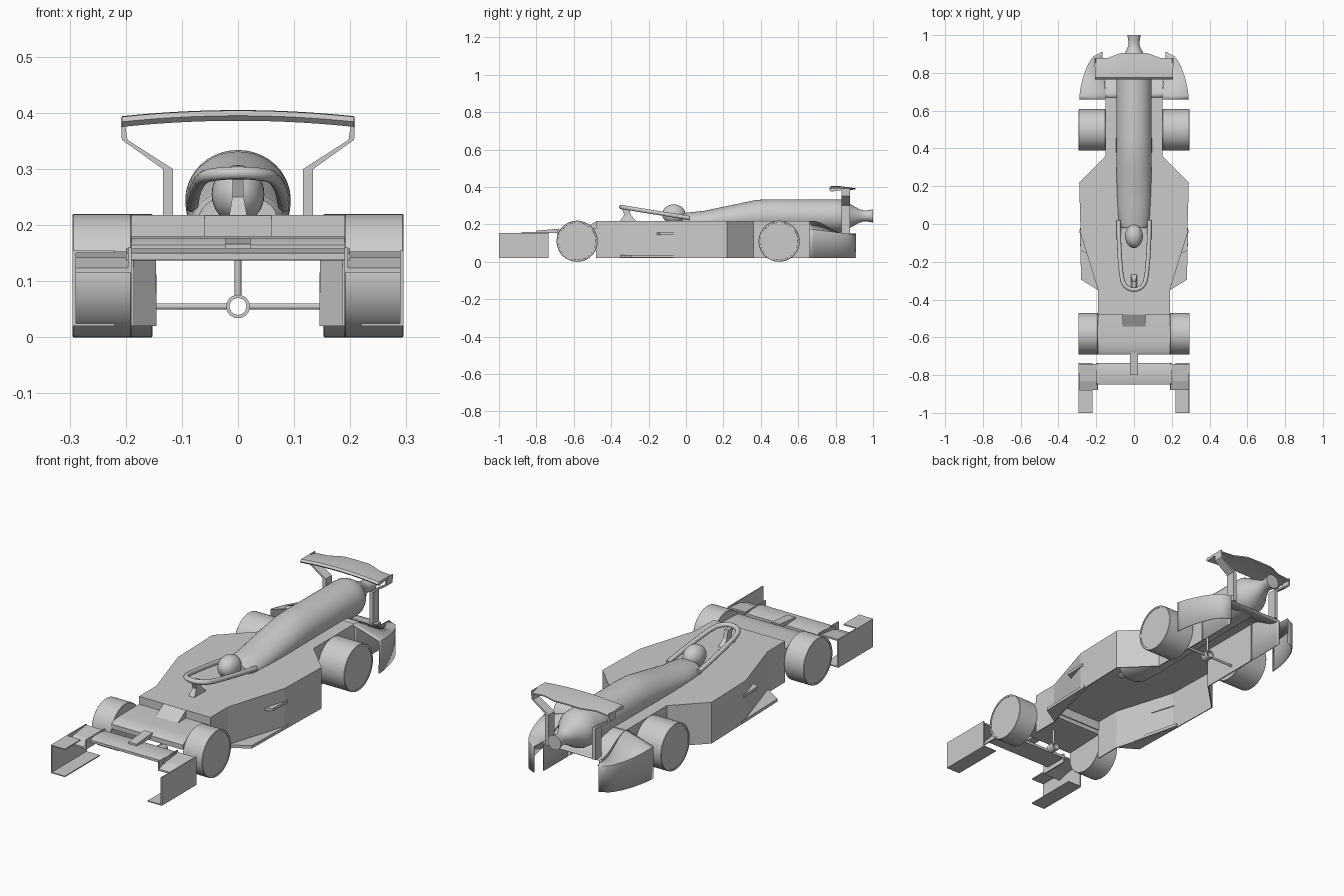
import bpy, bmesh, math

if "Cube" in bpy.data.objects:
    bpy.data.objects.remove(bpy.data.objects["Cube"])


def make(name, verts, faces, smooth=0, thick=0):
    me = bpy.data.meshes.new(name)
    me.from_pydata([tuple(v) for v in verts], [], faces)
    bm = bmesh.new()
    bm.from_mesh(me)
    bmesh.ops.recalc_face_normals(bm, faces=bm.faces)
    bm.to_mesh(me)
    bm.free()
    ob = bpy.data.objects.new(name, me)
    bpy.context.collection.objects.link(ob)
    if thick:
        mod = ob.modifiers.new("Thickness", "SOLIDIFY")
        mod.thickness = thick
        mod.offset = -1
    if smooth:
        bpy.ops.object.select_all(action="DESELECT")
        ob.select_set(True)
        bpy.context.view_layer.objects.active = ob
        bpy.ops.object.shade_smooth_by_angle(angle=math.radians(smooth))
    return ob


def loft(name, rings, caps=True, closed=True, smooth=0, thick=0):
    n = len(rings[0])
    verts = [v for r in rings for v in r]
    faces = []
    for i in range(len(rings) - 1):
        for j in range(n if closed else n - 1):
            k = (j + 1) % n
            faces.append((i * n + j, i * n + k, (i + 1) * n + k, (i + 1) * n + j))
    if caps and closed:
        faces += [tuple(range(n)), tuple(range((len(rings) - 1) * n, len(rings) * n))]
    return make(name, verts, faces, smooth, thick)


def box(name, x0, x1, y0, y1, z0, z1):
    return loft(name, [[(x0, y0, z), (x1, y0, z), (x1, y1, z), (x0, y1, z)] for z in (z0, z1)])


def plate(name, pts, z0, z1):
    return loft(name, [[(x, y, z) for x, y in pts] for z in (z0, z1)])


def ellipse(y, cz, rx, rz, n=40):
    return [(rx * math.cos(a), y, cz + rz * math.sin(a))
            for a in (2 * math.pi * i / n for i in range(n))]


def lathe_x(name, prof, y, z, n=48):
    # prof: (x, radius) points
    rings = [[(x, y + r * math.cos(2 * math.pi * i / n), z + r * math.sin(2 * math.pi * i / n))
              for i in range(n)] for x, r in prof]
    return loft(name, rings, smooth=35)


def tube(name, pts, r):
    cu = bpy.data.curves.new(name, "CURVE")
    cu.dimensions = "3D"
    cu.bevel_depth = r
    cu.bevel_resolution = 3
    cu.use_fill_caps = True
    sp = cu.splines.new("POLY")
    sp.points.add(len(pts) - 1)
    for p, c in zip(sp.points, pts):
        p.co = (*c, 1)
        p.radius = 1
    sp.use_smooth = True
    ob = bpy.data.objects.new(name, cu)
    bpy.context.collection.objects.link(ob)
    return ob


def tail_height(y):
    # the rear deck and fenders sweep down behind the rear wheels
    t = min(1, max(0, (y - 0.68) / 0.17))
    return 0.218 - 0.068 * t * t * (3 - 2 * t)


# Hull: flat deck with skirt walls, open underneath
half = [(0.19, -0.48), (0.19, -0.35), (0.283, -0.05), (0.29, 0.22), (0.15, 0.36), (0.15, 0.67)]
outline = half + [(-x, y) for x, y in reversed(half)]
n = len(outline)
verts = [(x, y, 0.218) for x, y in outline] + [(x, y, 0.02) for x, y in outline]
faces = [tuple(range(n))] + [(i, i + 1, n + i + 1, n + i) for i in range(n - 1) if i != len(half) - 1]
make("hull", verts, faces, thick=0.005)
box("deck_front_wall", -0.187, 0.187, -0.48, -0.475, 0.17, 0.216)
tail = [0.67 + 0.02 * i for i in range(11)]
loft("tail_deck", [[(-0.15, y, 0.02), (-0.15, y, tail_height(y)), (0.15, y, tail_height(y)), (0.15, y, 0.02)]
                   for y in tail], closed=False, smooth=35, thick=0.004)

# Nose panel between the front wheels, its ramp and its strut
sec = [(-0.48, 0.15), (-0.69, 0.142), (-0.69, 0.165), (-0.67, 0.176), (-0.62, 0.18), (-0.48, 0.18)]
loft("nose_panel", [[(x, y, z) for y, z in sec] for x in (-0.19, 0.19)], smooth=30)
loft("nose_ramp", [[(x, -0.48, 0.17), (x, -0.55, 0.175), (x, -0.48, 0.217)] for x in (-0.06, 0.06)])
loft("nose_strut", [[(x, -0.80, 0.155), (x, -0.68, 0.155), (x, -0.68, 0.177), (x, -0.80, 0.166)]
                    for x in (-0.022, 0.022)])

# Front wing main plane
sec = [(-0.85, 0.138), (-0.85, 0.15), (-0.82, 0.158), (-0.77, 0.157), (-0.735, 0.15), (-0.735, 0.137)]
loft("front_wing", [[(x, y, z) for y, z in sec] for x in (-0.20, 0.20)], smooth=30)

# Engine cowl: rises behind the driver, ends in an exhaust nozzle
cowl = [(-0.02, 0.21, 0.070, 0.045), (0.0, 0.21, 0.082, 0.052), (0.1, 0.213, 0.087, 0.060),
        (0.2, 0.225, 0.091, 0.069), (0.3, 0.235, 0.093, 0.080), (0.38, 0.243, 0.094, 0.088),
        (0.45, 0.245, 0.094, 0.089), (0.80, 0.245, 0.092, 0.089), (0.835, 0.245, 0.089, 0.087),
        (0.86, 0.245, 0.078, 0.076), (0.875, 0.245, 0.066, 0.065), (0.93, 0.245, 0.035, 0.035),
        (0.95, 0.245, 0.029, 0.029), (0.97, 0.245, 0.030, 0.030), (1.0, 0.245, 0.035, 0.035)]
loft("engine_cowl", [ellipse(*c) for c in cowl], smooth=35)

# Head protection hoop, its pillar and the driver's helmet
path = [(0.082, 0.02), (0.080, -0.08), (0.075, -0.18), (0.067, -0.27)]
arc = [(0.063 * math.cos(a), -0.285 - 0.063 * math.sin(a))
       for a in (math.pi * i / 12 for i in range(13))]
path = path + arc + [(-x, y) for x, y in reversed(path)]
tube("cockpit_hoop", [(x, y, 0.234 + (0.02 - y) * 0.16) for x, y in path], 0.0115)
loft("hoop_pillar", [[(-w, a, z), (w, a, z), (w, b, z), (-w, b, z)] for w, a, b, z in
                     ((0.016, -0.355, -0.265, 0.216), (0.010, -0.33, -0.295, 0.25),
                      (0.010, -0.345, -0.305, 0.288))])
bpy.ops.mesh.primitive_uv_sphere_add(segments=32, ring_count=16, location=(0, -0.065, 0.255))
helmet = bpy.context.object
helmet.name = "helmet"
helmet.scale = (0.047, 0.062, 0.052)
bpy.ops.object.shade_smooth()

# Rear wing, bowed across the span
rings = []
for i in range(25):
    t = -1 + i / 12
    rise = 0.011 * (1 - t * t)
    back = 0.905 - 0.025 * min(1, max(0, (abs(t) - 0.35) / 0.3))
    rings.append([(0.207 * t, y, z + rise) for y, z in
                  ((0.766, 0.384), (0.775, 0.393), (0.82, 0.394), (back, 0.383),
                   (back, 0.377), (0.82, 0.381), (0.775, 0.375))])
loft("rear_wing", rings, smooth=35)

for side, s in (("left", 1), ("right", -1)):
    # Wheels with a rim line on both faces
    for end, y, x0, x1 in (("front", -0.582, 0.19, 0.295), ("rear", 0.498, 0.152, 0.293)):
        prof = [(x0, 0.1), (x0, 0.108), (x0 + 0.002, 0.11), (x1 - 0.002, 0.11), (x1, 0.108),
                (x1, 0.1), (x1 - 0.002, 0.0995)]
        lathe_x(f"{end}_wheel_{side}", [(s * x, q) for x, q in prof], y, 0.11)

    # Rear wing post: upright, then splayed out to the wing tip
    line = [(0.125, 0.15), (0.125, 0.30), (0.202, 0.352), (0.206, 0.392)]
    rings = [[(s * (x - w), 0.832, z), (s * (x + w), 0.832, z), (s * (x + w), 0.878, z), (s * (x - w), 0.878, z)]
             for (x, z), w in zip(line, (0.009, 0.009, 0.005, 0.003))]
    loft(f"rear_wing_post_{side}", rings)

    # Rear fender: sloping top and curved outer skirt
    rings = []
    for i in range(13):
        t = i / 12
        y = 0.66 + 0.25 * t
        xo = 0.172 + 0.118 * math.sqrt(1 - t ** 1.5)
        zi, zo = tail_height(y), 0.175 - 0.03 * t
        xi = 0.148 + 0.02 * t
        rings.append([(s * xi, y, zi), (s * xo, y, zo), (s * xo, y, 0.02)])
    loft(f"rear_fender_{side}", rings, closed=False, smooth=35, thick=0.004)

    # Front wing end: outer wall, floor, stepped flap and inner fence
    a, b = sorted((s * 0.289, s * 0.295))
    box(f"front_endplate_{side}", a, b, -1.0, -0.735, 0.02, 0.155)
    a, b = sorted((s * 0.22, s * 0.295))
    box(f"endplate_floor_{side}", a, b, -1.0, -0.735, 0.02, 0.025)
    if s < 0:
        box("endplate_top_flange", a, b, -1.0, -0.88, 0.150, 0.155)
    sec = [(-0.88, 0.116), (-0.88, 0.124), (-0.83, 0.142), (-0.74, 0.153), (-0.74, 0.145), (-0.83, 0.132)]
    loft(f"front_flap_{side}", [[(s * x, y, z) for y, z in sec] for x in (0.19, 0.292)])
    a, b = sorted((s * 0.19, s * 0.196))
    box(f"front_fence_{side}", a, b, -0.88, -0.735, 0.115, 0.16)

    # Floor fin and small winglet ahead of the side pod
    plate(f"floor_fin_{side}", [(s * x, y) for x, y in
                                ((0.19, -0.35), (0.28, -0.295), (0.287, -0.02), (0.27, -0.02))], 0.022, 0.036)
    plate(f"side_winglet_{side}", [(s * x, y) for x, y in
                                   ((0.24, -0.16), (0.283, -0.14), (0.288, -0.03), (0.28, -0.03))], 0.143, 0.156)

    # Half of the rear axle bar
    tube(f"rear_axle_{side}", [(s * 0.018, 0.53, 0.055), (s * 0.152, 0.53, 0.055)], 0.006)

# Hollow collars hung under the hull
for end, y, top in (("front", -0.582, 0.15), ("rear", 0.53, 0.214)):
    tube(f"{end}_collar_hanger", [(0, y, 0.073), (0, y, top)], 0.006)
    rings = [ellipse(y + dy, 0.055, r, r, 24) for dy, r in
             ((-0.02, 0.015), (-0.02, 0.021), (0.02, 0.021), (0.02, 0.015), (-0.02, 0.015))]
    loft(f"{end}_collar", rings, caps=False, smooth=35)
